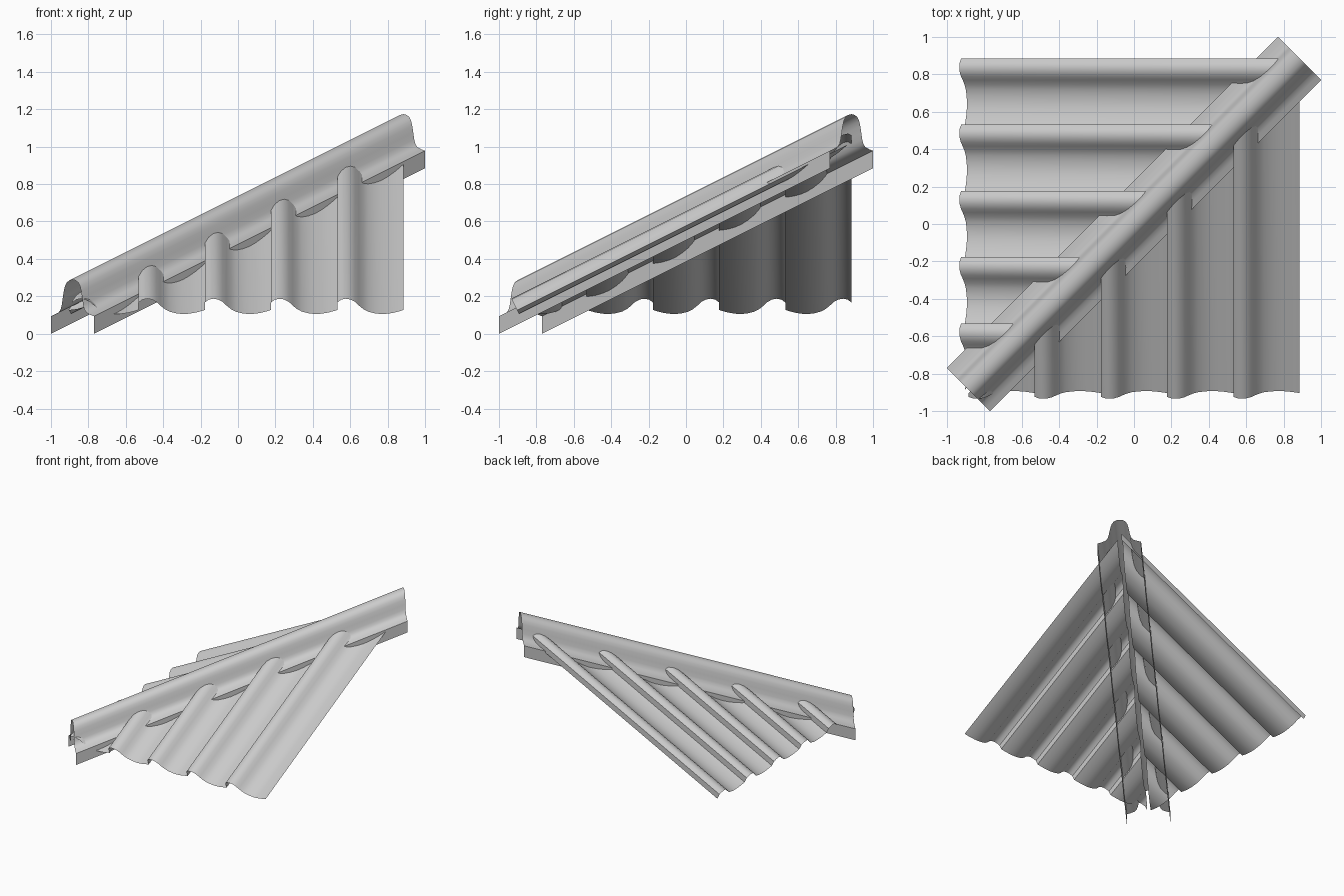
import bpy, math

if "Cube" in bpy.data.objects:
    bpy.data.objects.remove(bpy.data.objects["Cube"])

PITCH = 0.5                       # rise per unit of run on each slope
NY, NZ = -0.447, 0.894            # slope normal (y, z)
STEP, X0, EAVE_Y, EAVE_Z = 0.354, -0.885, -0.893, 0.105
GAP = 0.02                        # clearance to the hip line


def sheet(name, starts, ends):
    """Surface ruled between two matching rows of points, normals up."""
    n = len(starts)
    faces = [(i, i + 1, n + i + 1, n + i) for i in range(n - 1)]
    me = bpy.data.meshes.new(name)
    me.from_pydata(starts + ends, [], faces)
    ob = bpy.data.objects.new(name, me)
    bpy.context.collection.objects.link(ob)
    bpy.ops.object.select_all(action='DESELECT')
    ob.select_set(True)
    bpy.context.view_layer.objects.active = ob
    bpy.ops.object.shade_smooth_by_angle(angle=math.radians(42))
    return ob


# One pantile: (across, height above the trough at the eave)
TILE = [(0, 0.022), (0, 0.062), (0.02, 0.077), (0.045, 0.082), (0.07, 0.078),
        (0.095, 0.065), (0.115, 0.046), (0.14, 0.026), (0.165, 0.013),
        (0.20, 0.004), (0.235, 0.0), (0.27, 0.002), (0.305, 0.008),
        (0.335, 0.016)]
profile = [(X0 + k * STEP + dx, dz) for k in range(5) for dx, dz in TILE]
profile.append((X0 + 5 * STEP, 0.022))


def slope(name, side):
    """Tiled slope cut along the hip; side -1 is turned to face -x."""
    starts, ends = [], []
    for x, dz in profile:
        y, z = EAVE_Y + NY * dz / NZ, EAVE_Z + dz
        ye = max(y + 0.001, side * x - GAP)
        starts.append((x, y, z))
        ends.append((x, ye, z + PITCH * (ye - y)))
    if side < 0:
        starts = [(y, -x, z) for x, y, z in starts]
        ends = [(y, -x, z) for x, y, z in ends]
    return sheet(name, starts, ends)


slope("front_roof_tiles", 1)
slope("left_roof_tiles", -1)

# Hip cap: half section (sideways, height), mirrored and run up the diagonal
HALF = [(0.115, 0), (0.115, 0.093), (0.095, 0.101), (0.075, 0.112),
        (0.063, 0.130), (0.057, 0.155), (0.052, 0.19), (0.047, 0.225),
        (0.041, 0.252), (0.031, 0.273), (0.017, 0.285)]
section = [(-t, z) for t, z in HALF] + [(0, 0.289)] + HALF[::-1]
L = 0.885
sheet("hip_cap",
      [(-L + t, -L - t, z) for t, z in section],
      [(L + t, L - t, z + 2 * L * PITCH) for t, z in section])
